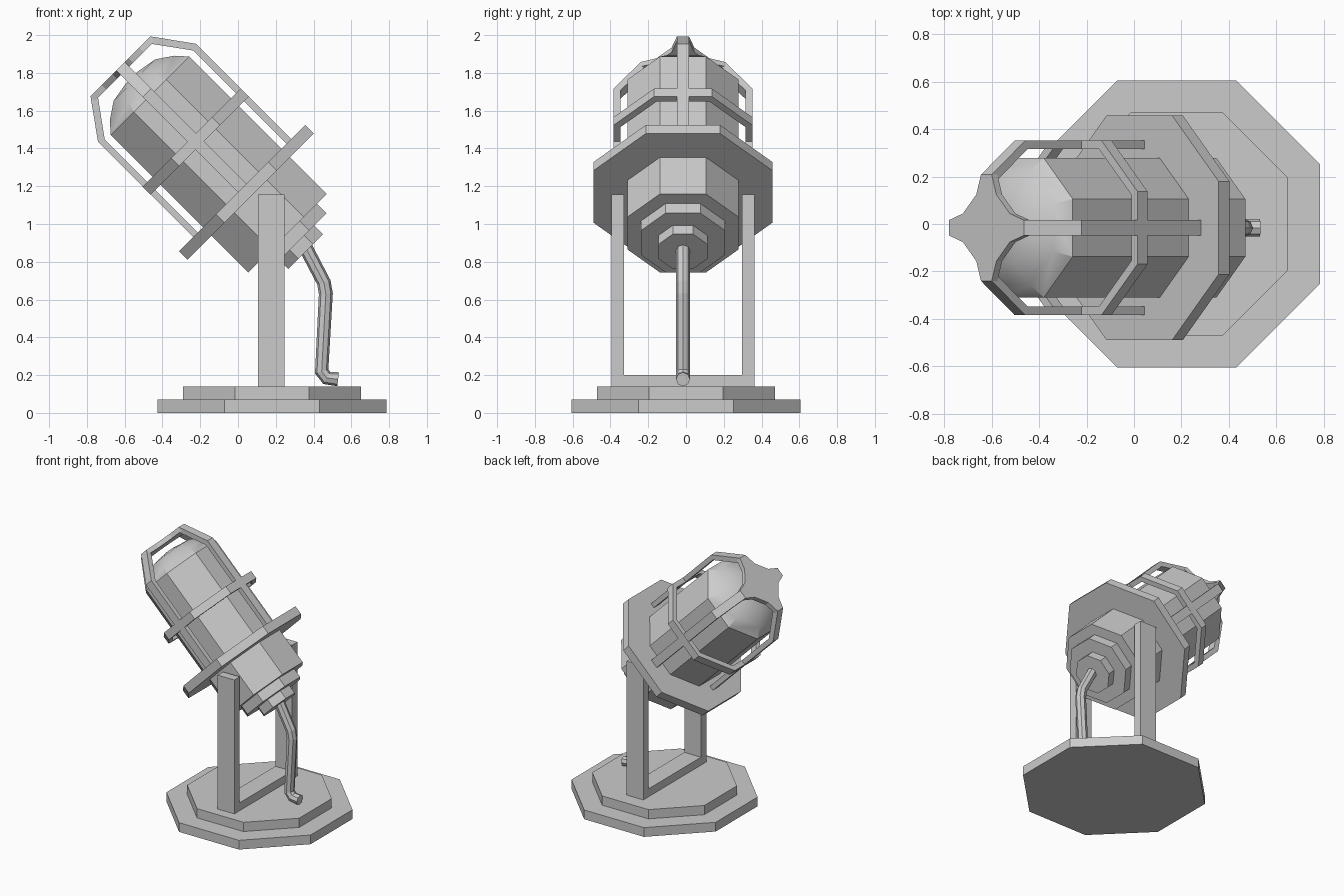
import bpy, bmesh, math
from mathutils import Matrix, Vector

if "Cube" in bpy.data.objects:
    bpy.data.objects.remove(bpy.data.objects["Cube"], do_unlink=True)

# Single plain grey
grey = bpy.data.materials.new("plain grey")
grey.use_nodes = True
COLOUR = (0.6, 0.6, 0.6, 1)
grey.diffuse_color = COLOUR
grey.node_tree.nodes["Principled BSDF"].inputs["Base Color"].default_value = COLOUR

MID_Y = -0.016
BASE = Matrix.Translation((0.18, 0, 0))
# Lamp frame: local z runs along the tilted lamp, origin at the flange centre
LAMP = Matrix.Translation((0.045, MID_Y, 1.1675)) @ Matrix.Rotation(math.radians(-45), 4, 'Y')


def finish(name, bm, matrix):
    bmesh.ops.recalc_face_normals(bm, faces=bm.faces)
    bm.transform(matrix)
    mesh = bpy.data.meshes.new(name)
    bm.to_mesh(mesh)
    bm.free()
    mesh.materials.append(grey)
    obj = bpy.data.objects.new(name, mesh)
    bpy.context.collection.objects.link(obj)
    return obj


def octagon_stack(name, profile, matrix):
    """Eight-sided solid from (flat-to-centre radius, height) pairs."""
    bm = bmesh.new()
    rings = []
    for radius, z in profile:
        r = radius / math.cos(math.pi / 8)
        angles = [(i + 0.5) * math.pi / 4 for i in range(8)]
        rings.append([bm.verts.new((r * math.cos(a), r * math.sin(a), z)) for a in angles])
    for low, high in zip(rings, rings[1:]):
        for i in range(8):
            j = (i + 1) % 8
            bm.faces.new((low[i], low[j], high[j], high[i]))
    bm.faces.new(rings[0])
    bm.faces.new(rings[-1])
    return finish(name, bm, matrix)


def prism(name, points, depth, matrix):
    """Flat outline in local xy, extruded along local z."""
    bm = bmesh.new()
    face = bm.faces.new([bm.verts.new((x, y, 0)) for x, y in points])
    extruded = bmesh.ops.extrude_face_region(bm, geom=[face])["geom"]
    verts = [v for v in extruded if isinstance(v, bmesh.types.BMVert)]
    bmesh.ops.translate(bm, verts=verts, vec=(0, 0, depth))
    return finish(name, bm, matrix)


# Stepped base
octagon_stack("base_plate", [(0.605, 0), (0.605, 0.07)], BASE)
octagon_stack("base_step", [(0.47, 0.07), (0.47, 0.14)], BASE)

# U-shaped bracket, outlined in yz and extruded along x
UPRIGHT = Matrix(((0, 0, 1, 0.105), (1, 0, 0, MID_Y), (0, 1, 0, 0), (0, 0, 0, 1)))
half = [(0.378, 0.14), (0.378, 1.155), (0.313, 1.155), (0.313, 0.2)]
prism("bracket", half + [(-y, z) for y, z in reversed(half)], 0.14, UPRIGHT)

# Lamp body with domed top, flange and stepped rear
body = octagon_stack("lamp_body", [(0.294, -0.306), (0.294, 0.723), (0.24, 0.783),
                                   (0.155, 0.84), (0.04, 0.86)], LAMP)
octagon_stack("flange", [(0.473, -0.032), (0.473, 0.032)], LAMP)
octagon_stack("rear_step_large", [(0.222, -0.377), (0.222, -0.3)], LAMP)
octagon_stack("rear_step_small", [(0.13, -0.443), (0.13, -0.37)], LAMP)

# Cage bars, bent inward at the top, repeated around the lamp
bar = [(0.367, 0), (0.367, 0.745), (0.224, 0.944), (0.2, 0.912), (0.332, 0.73), (0.332, 0)]
WIDTH = 0.064
for i, side in enumerate(("upper", "left", "lower", "right")):
    turn = Matrix.Rotation(i * math.pi / 2, 4, 'Z')
    stand = Matrix.Translation((0, WIDTH / 2, 0)) @ Matrix.Rotation(math.pi / 2, 4, 'X')
    prism("cage_bar_" + side, bar, WIDTH, LAMP @ turn @ stand)

# Four-pointed plate joining the bars
arm = [Vector(p) for p in ((0.224, -0.032), (0.224, 0.032), (0.14, 0.06), (0.06, 0.14))]
star = []
for i in range(4):
    star += [Matrix.Rotation(i * math.pi / 2, 2) @ p for p in arm]
prism("cage_top_plate", star, 0.034, LAMP @ Matrix.Translation((0, 0, 0.91)))

# Hollow cage ring
ring = octagon_stack("cage_ring", [(0.332, 0.35), (0.368, 0.35), (0.368, 0.41), (0.332, 0.41)], LAMP)
bm = bmesh.new()
bm.from_mesh(ring.data)
caps = [f for f in bm.faces if len(f.verts) == 8]
loops = [e for f in caps for e in f.edges]
bmesh.ops.delete(bm, geom=caps, context='FACES_ONLY')
bmesh.ops.bridge_loops(bm, edges=loops)
bmesh.ops.recalc_face_normals(bm, faces=bm.faces)
bm.to_mesh(ring.data)
bm.free()

# Power cable
curve = bpy.data.curves.new("cable", 'CURVE')
curve.dimensions = '3D'
curve.bevel_depth = 0.037
curve.bevel_resolution = 2
curve.use_fill_caps = True
path = [(0.34, 0.91), (0.455, 0.69), (0.465, 0.63), (0.443, 0.22), (0.47, 0.185), (0.53, 0.178)]
spline = curve.splines.new('POLY')
spline.points.add(len(path) - 1)
spline.use_smooth = False
for point, (x, z) in zip(spline.points, path):
    point.co = (x, MID_Y, z, 1)
curve.materials.append(grey)
cable = bpy.data.objects.new("cable", curve)
bpy.context.collection.objects.link(cable)

# Soften the dome only
bpy.ops.object.select_all(action='DESELECT')
body.select_set(True)
bpy.context.view_layer.objects.active = body
bpy.ops.object.shade_smooth_by_angle(angle=math.radians(28))
